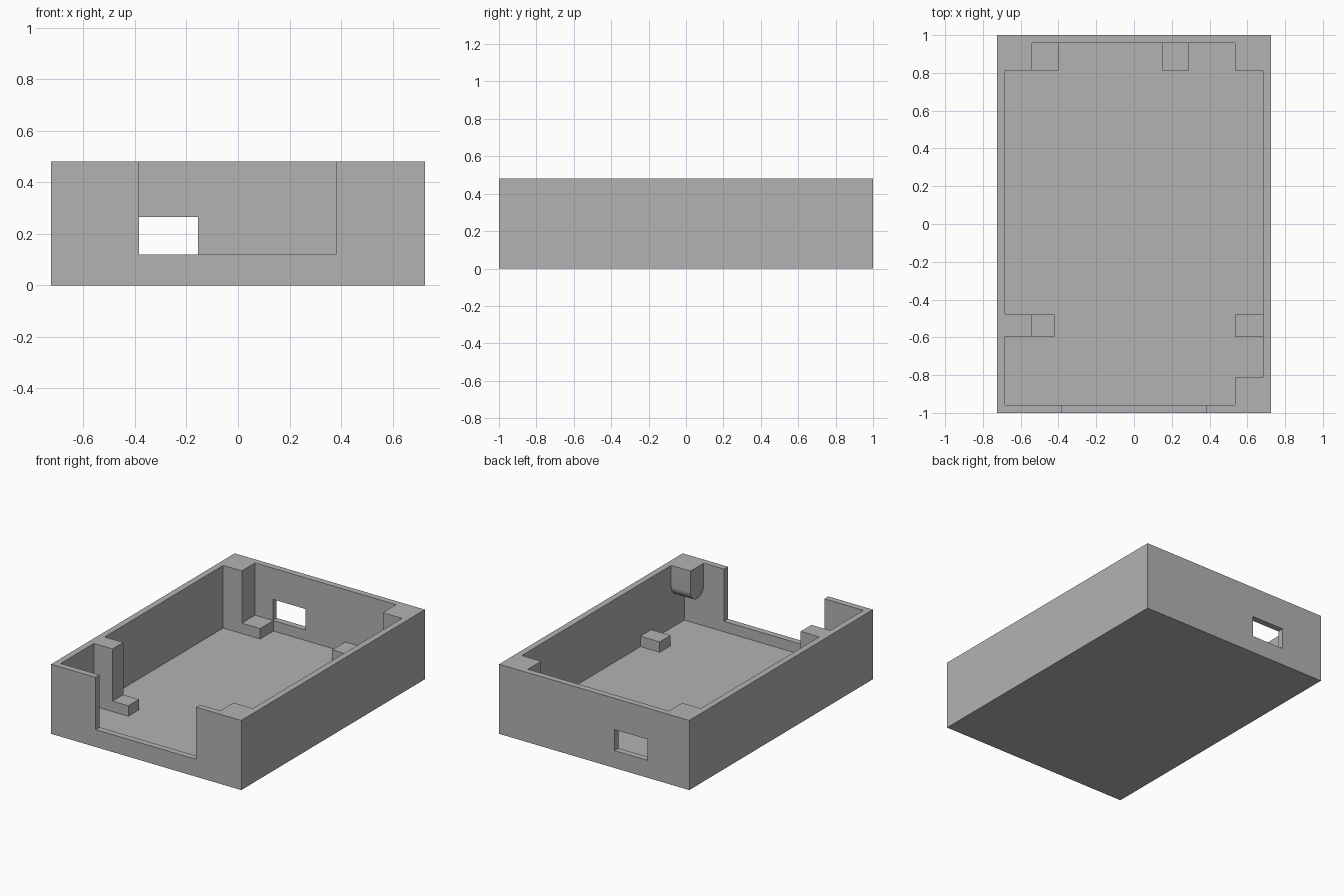
import bpy
import math

cube = bpy.data.objects.get("Cube")
if cube:
    bpy.data.objects.remove(cube, do_unlink=True)

# Main dimensions
HX, HY, TOP = 0.725, 1.0, 0.48      # outer half sizes and height
IX, IY, FLOOR = 0.682, 0.957, 0.048  # cavity half sizes and floor level
LEDGE = 0.12                         # top of the low rests

grey = bpy.data.materials.new("plain grey")
grey.use_nodes = True
grey.diffuse_color = (0.45, 0.45, 0.45, 1)
grey.node_tree.nodes["Principled BSDF"].inputs["Base Color"].default_value = (0.45, 0.45, 0.45, 1)


def prism(name, profile, x0, x1):
    """Extrude a (y, z) profile along x."""
    n = len(profile)
    verts = [(x, y, z) for x in (x0, x1) for y, z in profile]
    faces = [list(range(n))[::-1], list(range(n, 2 * n))]
    faces += [(i, (i + 1) % n, n + (i + 1) % n, n + i) for i in range(n)]
    mesh = bpy.data.meshes.new(name)
    mesh.from_pydata(verts, [], faces)
    mesh.materials.append(grey)
    obj = bpy.data.objects.new(name, mesh)
    bpy.context.collection.objects.link(obj)
    return obj


def box(name, x0, x1, y0, y1, z0, z1):
    return prism(name, [(y0, z0), (y1, z0), (y1, z1), (y0, z1)], x0, x1)


def cut(target, cutter):
    mod = target.modifiers.new(cutter.name, "BOOLEAN")
    mod.operation = "DIFFERENCE"
    mod.solver = "EXACT"
    mod.object = cutter
    cutter.hide_render = True
    cutter.hide_set(True)
    cutter.display_type = "WIRE"


# Open tray with a front notch and a rear window
tray = box("tray", -HX, HX, -HY, HY, 0, TOP)
cut(tray, box("cavity_cutter", -IX, IX, -IY, IY, FLOOR, TOP + 0.1))
cut(tray, box("front_notch_cutter", -0.385, 0.38, -HY - 0.1, -IY + 0.02, LEDGE, TOP + 0.1))
cut(tray, box("rear_window_cutter", -0.405, -0.155, IY - 0.02, HY + 0.1, LEDGE, 0.265))

# Full-height posts along the -x wall, each with a low rest beside it
box("rear_post", -IX, -0.54, 0.813, IY, FLOOR, TOP)
box("rear_post_rest", -0.54, -0.40, 0.813, IY, FLOOR, LEDGE)
box("front_post", -IX, -0.54, -0.595, -0.478, FLOOR, TOP)
box("front_post_rest", -0.54, -0.42, -0.595, -0.478, FLOOR, LEDGE)

# Free-standing low rests
box("rear_rest", 0.148, 0.292, 0.813, IY, FLOOR, LEDGE)
box("side_rest", 0.535, IX, -0.595, -0.478, FLOOR, LEDGE)

# Hanging corner tabs with half-round undersides
RADIUS = (IY - 0.813) / 2
for name, side in (("front_corner_tab", -1), ("rear_corner_tab", 1)):
    mid = side * (IY - RADIUS)
    arc = [(mid + RADIUS * math.cos(a), 0.334 + RADIUS * math.sin(a))
           for a in (math.pi * (1 + i / 16) for i in range(17))]
    tab = prism(name, arc + [(mid + RADIUS, TOP), (mid - RADIUS, TOP)], 0.535, IX)
    bpy.ops.object.select_all(action="DESELECT")
    tab.select_set(True)
    bpy.context.view_layer.objects.active = tab
    bpy.ops.object.shade_smooth_by_angle(angle=math.radians(30))
